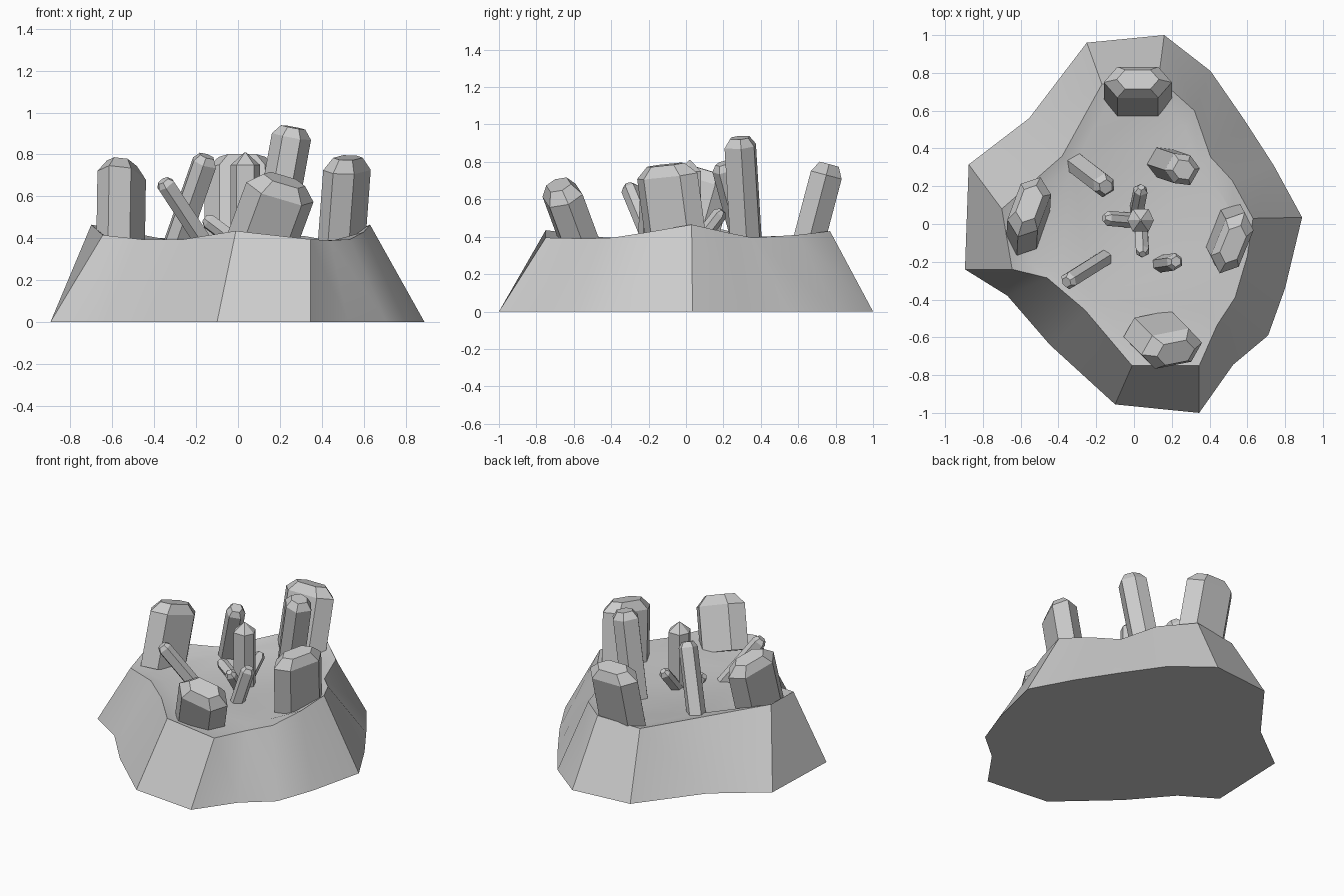
import bpy, bmesh, math
from mathutils import Vector, Matrix

if "Cube" in bpy.data.objects:
    bpy.data.objects.remove(bpy.data.objects["Cube"])


def finish(bm, name):
    bmesh.ops.recalc_face_normals(bm, faces=bm.faces)
    mesh = bpy.data.meshes.new(name)
    bm.to_mesh(mesh)
    bm.free()
    ob = bpy.data.objects.new(name, mesh)
    bpy.context.collection.objects.link(ob)
    return ob


def bridge(bm, a, b):
    n = len(a)
    for i in range(n):
        j = (i + 1) % n
        bm.faces.new((a[i], a[j], b[j], b[i]))


def crystal(name, base, top, rx, ry, angle=0, cap=0.06, inset=0.62, sink=0.03):
    """Six-sided prism leaning from base to top, ending in a bevelled cap."""
    base, top = Vector(base), Vector(top)
    axis = top - base
    length = axis.length
    rot = Vector((0, 0, 1)).rotation_difference(axis).to_matrix().to_4x4()
    mat = Matrix.Translation(base) @ rot @ Matrix.Rotation(math.radians(angle), 4, 'Z')
    hexagon = [(1, 0), (.6, 1), (-.6, 1), (-1, 0), (-.6, -1), (.6, -1)]
    bm = bmesh.new()
    rings = []
    for z, s in ((-sink, 1), (length, 1), (length + cap, inset)):
        rings.append([bm.verts.new(mat @ Vector((x * rx * s, y * ry * s, z)))
                      for x, y in hexagon])
    bridge(bm, rings[0], rings[1])
    bridge(bm, rings[1], rings[2])
    bm.faces.new(rings[0])
    bm.faces.new(rings[2])
    return finish(bm, name)


# rock base: ground outline, raised rim, shallow floor
ground = [(-.25, .96), (.16, 1), (.405, .81), (.585, .55), (.74, .31), (.89, .035),
          (.80, -.34), (.71, -.59), (.525, -.745), (.345, -1), (-.10, -.955),
          (-.445, -.64), (-.67, -.38), (-.895, -.24), (-.875, .315), (-.555, .56)]
rim = [(-.17, .74, .41), (.13, .77, .43), (.32, .60, .41), (.405, .355, .395),
       (.52, .23, .42), (.63, .03, .465), (.60, -.17, .43), (.535, -.39, .395),
       (.44, -.535, .39), (.345, -.75, .395), (-.01, -.75, .435), (-.26, -.455, .395),
       (-.46, -.285, .395), (-.645, -.24, .415), (-.70, .08, .465), (-.38, .36, .40)]
bm = bmesh.new()
low = [bm.verts.new((x, y, 0)) for x, y in ground]
high = [bm.verts.new(p) for p in rim]
floor = [bm.verts.new((x * .85, y * .85, .39)) for x, y, z in rim]
bridge(bm, low, high)
bridge(bm, high, floor)
bm.faces.new(low)
bm.faces.new(floor)
rock = finish(bm, "rock_base")
bpy.context.view_layer.objects.active = rock
rock.select_set(True)
bpy.ops.object.shade_smooth_by_angle(angle=math.radians(30))

# four broad outer crystals
crystal("back_crystal", (.02, .66, .39), (.02, .75, .73), .18, .085)
crystal("left_crystal", (-.56, 0, .39), (-.555, .09, .70), .175, .085, 70)
crystal("right_crystal", (.495, -.055, .39), (.52, -.10, .725), .175, .08, 68)
crystal("front_crystal", (.115, -.575, .39), (.20, -.66, .62), .17, .095, 8, .065)

# slim inner crystals
crystal("tall_crystal", (.165, .32, .39), (.255, .29, .885), .085, .08, 60, .045)
crystal("back_left_crystal", (-.29, .305, .39), (-.16, .205, .76), .06, .055, 30, .035)
crystal("front_left_crystal", (-.17, -.19, .39), (-.345, -.30, .655), .045, .04, 30, .025)
crystal("front_right_crystal", (.145, -.21, .39), (.215, -.2, .61), .045, .038, 30, .025)

# central pillar with pointed tip and its small shoots
crystal("center_pillar", (.035, .02, .39), (.035, .02, .75), .07, .06, 0, .06, .05)
for name, base, top in (("left_shoot", (-.02, .02, .39), (-.14, .03, .48)),
                        ("back_shoot", (.015, .08, .39), (.035, .18, .52)),
                        ("front_shoot", (.04, -.05, .39), (.045, -.145, .52))):
    crystal(name, base, top, .037, .033, 30, .025, .5)
